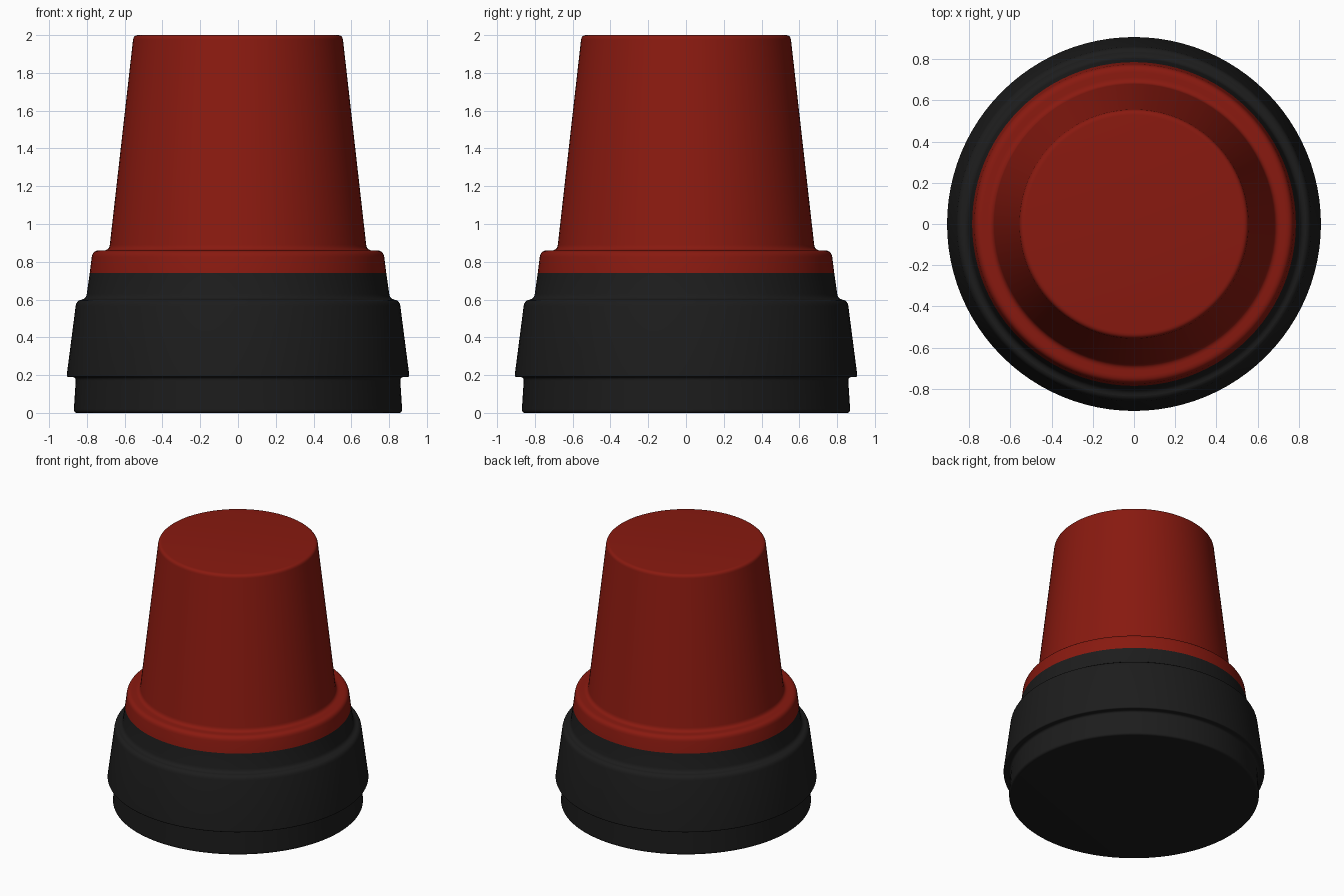
import bpy, bmesh, math
from mathutils import Vector

if "Cube" in bpy.data.objects:
    bpy.data.objects.remove(bpy.data.objects["Cube"])

SEGMENTS = 96


def material(name, color):
    mat = bpy.data.materials.new(name)
    mat.diffuse_color = color
    mat.use_nodes = True
    mat.node_tree.nodes["Principled BSDF"].inputs["Base Color"].default_value = mat.diffuse_color
    return mat


def rounded(points, steps=5):
    """Turn (radius, height, fillet) corners into a profile with soft corners."""
    out = []
    for i, (r, z, fillet) in enumerate(points):
        p = Vector((r, z))
        if fillet == 0 or i in (0, len(points) - 1):
            out.append(p)
            continue
        a = p + (Vector(points[i - 1][:2]) - p).normalized() * fillet
        b = p + (Vector(points[i + 1][:2]) - p).normalized() * fillet
        for k in range(steps + 1):
            t = k / steps
            out.append(a * (1 - t) ** 2 + p * 2 * t * (1 - t) + b * t * t)
    return out


def lathe(name, points, mat):
    bm = bmesh.new()
    verts = [bm.verts.new((p.x, 0, p.y)) for p in rounded(points)]
    edges = [bm.edges.new(pair) for pair in zip(verts, verts[1:])]
    bmesh.ops.spin(bm, geom=verts + edges, cent=(0, 0, 0), axis=(0, 0, 1),
                   angle=math.tau, steps=SEGMENTS, use_merge=True)
    bmesh.ops.remove_doubles(bm, verts=bm.verts, dist=1e-5)
    bmesh.ops.recalc_face_normals(bm, faces=bm.faces)
    # normals face away from the axis
    side = max(bm.faces, key=lambda f: f.calc_area() * abs(f.normal.xy.length))
    if side.normal.dot(side.calc_center_median()) < 0:
        bmesh.ops.reverse_faces(bm, faces=bm.faces)
    mesh = bpy.data.meshes.new(name)
    bm.to_mesh(mesh)
    bm.free()
    obj = bpy.data.objects.new(name, mesh)
    bpy.context.collection.objects.link(obj)
    mesh.materials.append(mat)
    bpy.ops.object.select_all(action='DESELECT')
    obj.select_set(True)
    bpy.context.view_layer.objects.active = obj
    bpy.ops.object.shade_smooth_by_angle(angle=math.radians(35))
    return obj


# Black housing: foot ring, overhanging collar and upper step
lathe("base_housing", [
    (0, 0, 0), (0.87, 0, 0.02), (0.858, 0.19, 0.02), (0.908, 0.19, 0.012),
    (0.855, 0.6, 0.035), (0.805, 0.6, 0.03), (0.785, 0.74, 0),
], material("black_plastic", (0.012, 0.012, 0.012, 1)))

# Red lens: lower rim, then tapering drum with a flat top
lathe("red_lens", [
    (0.785, 0.74, 0), (0.77, 0.86, 0.035), (0.682, 0.86, 0.03),
    (0.553, 2.0, 0.025), (0, 2.0, 0),
], material("red_plastic", (0.25, 0.01, 0.005, 1)))
